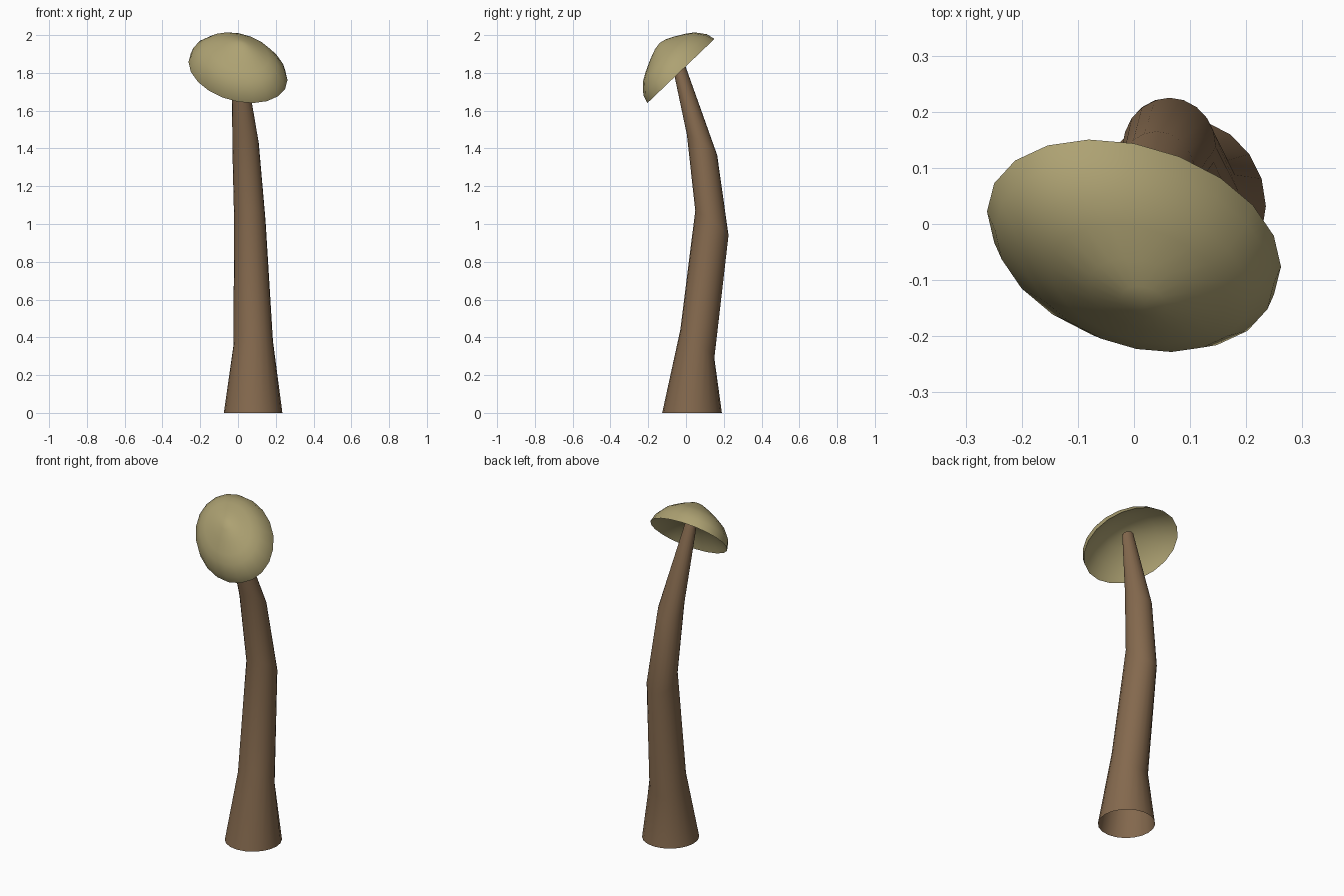
import bpy, bmesh, math
from mathutils import Vector as V

if "Cube" in bpy.data.objects:
    bpy.data.objects.remove(bpy.data.objects["Cube"])

SIDES = 20


def material(name, rgb):
    m = bpy.data.materials.new(name)
    m.diffuse_color = (*rgb, 1)
    m.use_nodes = True
    m.node_tree.nodes["Principled BSDF"].inputs["Base Color"].default_value = m.diffuse_color
    return m


def loft(name, rings, mat, tip=None, inner_tip=None):
    """Skin elliptical rings (centre, axis a, axis b), optionally closing each end on a point."""
    bm = bmesh.new()
    loops = []
    for c, a, b in rings:
        loop = []
        for i in range(SIDES):
            t = 2 * math.pi * i / SIDES
            loop.append(bm.verts.new(V(c) + V(a) * math.cos(t) + V(b) * math.sin(t)))
        loops.append(loop)
    for lo, hi in zip(loops, loops[1:]):
        for i in range(SIDES):
            j = (i + 1) % SIDES
            bm.faces.new((lo[i], lo[j], hi[j], hi[i]))
    for point, loop, flip in ((inner_tip, loops[0], True), (tip, loops[-1], False)):
        if point is not None:
            p = bm.verts.new(point)
            for i in range(SIDES):
                j = (i + 1) % SIDES
                bm.faces.new((loop[j], loop[i], p) if flip else (loop[i], loop[j], p))
    me = bpy.data.meshes.new(name)
    bm.to_mesh(me)
    bm.free()
    ob = bpy.data.objects.new(name, me)
    bpy.context.collection.objects.link(ob)
    me.materials.append(mat)
    bpy.ops.object.select_all(action='DESELECT')
    ob.select_set(True)
    bpy.context.view_layer.objects.active = ob
    bpy.ops.object.shade_smooth_by_angle(angle=math.radians(50))
    return ob


# Stem: bent, tapering tube with tilted rings, open at the base
stem_rings = [
    ((0.08, 0.032, 0.0), (0.155, 0, 0), (0, 0.158, 0)),
    ((0.08, 0.06, 0.365), (0.105, 0, 0.015), (0, 0.09, -0.075)),
    ((0.063, 0.137, 1.005), (0.083, 0, 0.01), (0, 0.088, -0.065)),
    ((0.04, 0.085, 1.418), (0.07, 0, 0.01), (0, 0.08, -0.053)),
    ((0.0, -0.052, 1.885), (0.032, 0, 0), (0, 0.028, 0.01)),
]
loft("stem", stem_rings, material("stem_brown", (0.23, 0.14, 0.075)))

# Cap: oval dome tipped towards the front, with a shallower hollow underside
centre = V((0, -0.027, 1.81))
across = V((1, 0, 0))
along = V((0, 0.723, 0.691))
normal = V((0, -0.691, 0.723))
axis_a = across * 0.262 - along * 0.068
axis_b = along * 0.236


def cap_ring(scale, height):
    shift = normal * height + (along * 0.02 + across * 0.02) * (1 - scale)
    return centre + shift, axis_a * scale, axis_b * scale


profile = [(0.3, 0.092), (0.65, 0.062), (0.9, 0.022), (1.0, 0.0),
           (0.95, 0.045), (0.77, 0.098), (0.6, 0.125), (0.36, 0.156), (0.15, 0.178)]
loft("cap", [cap_ring(s, h) for s, h in profile],
     material("cap_olive", (0.42, 0.36, 0.17)),
     tip=cap_ring(0, 0.185)[0], inner_tip=cap_ring(0, 0.1)[0])
